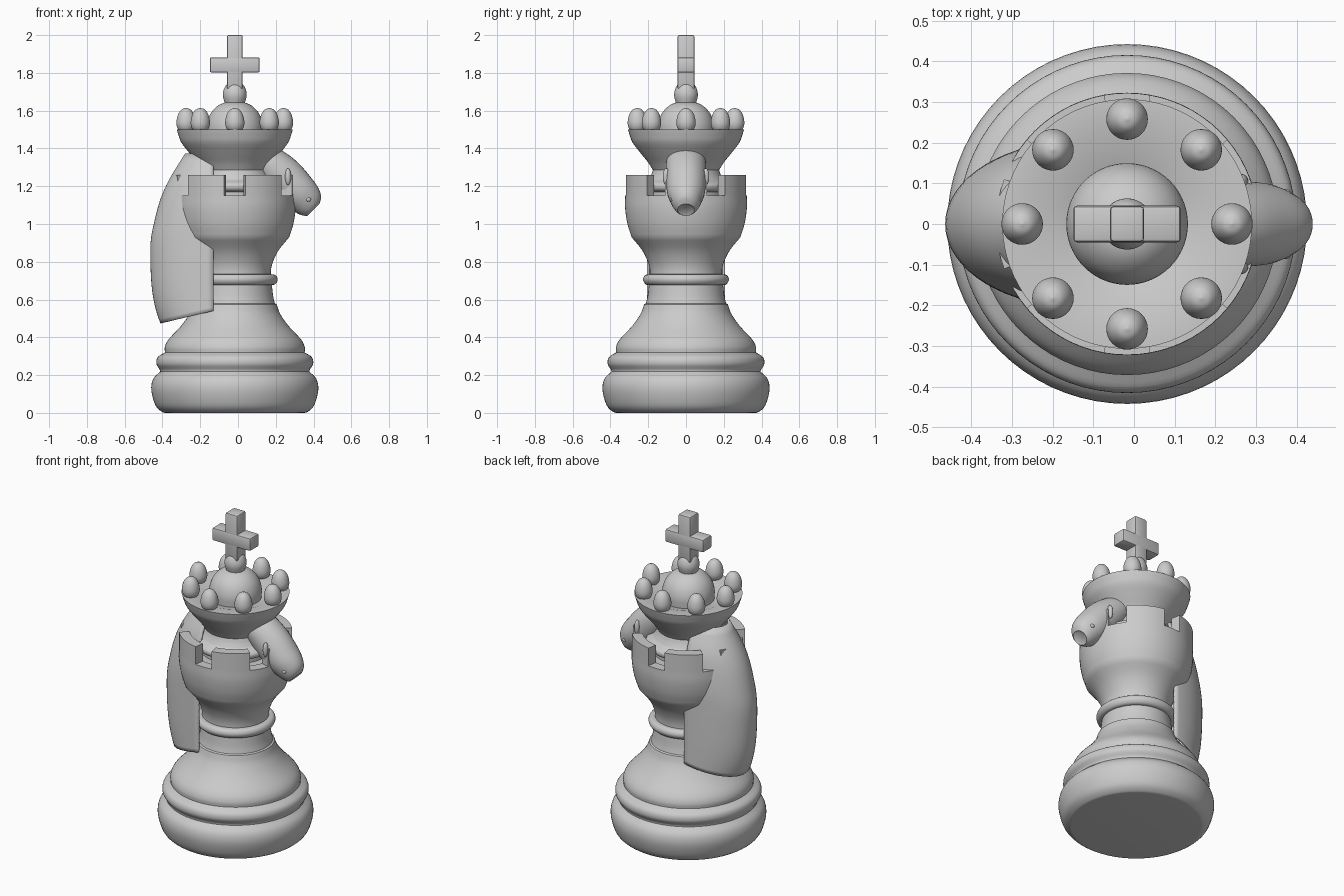
import bpy, bmesh, math
from mathutils import Vector

cube = bpy.data.objects.get("Cube")
if cube:
    bpy.data.objects.remove(cube)

CX = -0.017   # axis of the turned body
SEGS = 72

stone = bpy.data.materials.new("light_grey")
stone.use_nodes = True
GREY = (0.6, 0.6, 0.6, 1)
stone.diffuse_color = GREY
stone.node_tree.nodes["Principled BSDF"].inputs["Base Color"].default_value = GREY


def finish(name, bm, angle=35):
    bmesh.ops.recalc_face_normals(bm, faces=bm.faces)
    mesh = bpy.data.meshes.new(name)
    bm.to_mesh(mesh)
    bm.free()
    mesh.materials.append(stone)
    ob = bpy.data.objects.new(name, mesh)
    bpy.context.collection.objects.link(ob)
    bpy.ops.object.select_all(action='DESELECT')
    ob.select_set(True)
    bpy.context.view_layer.objects.active = ob
    bpy.ops.object.shade_smooth_by_angle(angle=math.radians(angle))
    return ob


def smooth_run(pts, steps=4):
    """Rounded curve through the points of one run."""
    p = [Vector(q) for q in pts]
    if len(p) < 3:
        return p
    p = [2 * p[0] - p[1]] + p + [2 * p[-1] - p[-2]]
    out = []
    for a, b, c, d in zip(p, p[1:], p[2:], p[3:]):
        for i in range(steps):
            t = i / steps
            out.append(0.5 * (2 * b + (c - a) * t + (2 * a - 5 * b + 4 * c - d) * t**2
                              + (3 * b - a - 3 * c + d) * t**3))
    return out + [p[-2]]


def loft(rings, closed=True, caps=True):
    """Bridge a list of point rings into a surface."""
    bm = bmesh.new()
    rows = [[bm.verts.new(p) for p in r] for r in rings]
    n = len(rows[0])
    for a, b in zip(rows, rows[1:]):
        for i in range(n if closed else n - 1):
            j = (i + 1) % n
            bm.faces.new((a[i], a[j], b[j], b[i]))
    if caps:
        bm.faces.new(rows[0])
        bm.faces.new(rows[-1])
    return bm


def lathe(runs, x=CX, y=0, segs=SEGS):
    """Turn (radius, height) runs; runs meet in crisp corners."""
    prof = []
    for run in runs:
        pts = smooth_run(run)
        prof += pts[1:] if prof and (prof[-1] - pts[0]).length < 1e-5 else pts
    rings = []
    for r, z in prof:
        rings.append([(x + max(r, 1e-3) * math.cos(math.tau * i / segs),
                       y + max(r, 1e-3) * math.sin(math.tau * i / segs), z)
                      for i in range(segs)])
    return loft(rings)


# Turned base and neck
finish("base", lathe([
    [(.36, 0), (.385, .005), (.42, .04), (.442, .12), (.432, .18), (.395, .218)],
    [(.395, .218), (.398, .23), (.415, .26), (.408, .295), (.37, .32)],
    [(.37, .32), (.37, .35), (.35, .39), (.285, .46), (.24, .525), (.222, .575)],
    [(.222, .575), (.212, .58)],
    [(.212, .58), (.203, .62), (.195, .69)]]))
finish("neck_ring", lathe([
    [(.18, .675), (.212, .68), (.227, .705), (.215, .73), (.18, .735)]]))

# Castle tower with six merlons raised from its rim
bm = lathe([
    [(.19, .7), (.192, .76), (.206, .81), (.235, .865), (.288, .93)],
    [(.288, .93), (.31, 1.0), (.322, 1.08), (.322, 1.15)],
    [(.322, 1.15), (.262, 1.15)],
    [(.262, 1.15), (.262, 1.14)],
    [(.262, 1.14), (.1, 1.14)]])
bm.faces.ensure_lookup_table()
merlons = []
for f in bm.faces:
    c = f.calc_center_median()
    r = math.hypot(c.x - CX, c.y)
    ang = math.degrees(math.atan2(c.y, c.x - CX)) % 60
    if abs(c.z - 1.15) < 1e-3 and .27 < r < .32 and abs(ang - 30) > 10:
        merlons.append(f)
up = bmesh.ops.extrude_face_region(bm, geom=merlons)["geom"]
bmesh.ops.translate(bm, vec=(0, 0, .11),
                    verts=[v for v in up if isinstance(v, bmesh.types.BMVert)])
finish("castle_tower", bm)

# Flared crown with collar and dome
finish("crown", lathe([
    [(.2, 1.1), (.2, 1.17)],
    [(.2, 1.17), (.235, 1.18), (.24, 1.21), (.2, 1.235)],
    [(.2, 1.235), (.185, 1.26), (.175, 1.285)],
    [(.175, 1.285), (.2, 1.325), (.24, 1.375), (.282, 1.43), (.298, 1.47), (.307, 1.5)],
    [(.307, 1.5), (.24, 1.5)],
    [(.24, 1.5), (.148, 1.47)],
    [(.148, 1.47), (.148, 1.53), (.125, 1.59), (.075, 1.635), (0, 1.652)]]))
for i in range(8):
    a = math.tau * i / 8
    finish(f"crown_bead_{i + 1}", lathe(
        [[(0, 1.485), (.036, 1.495), (.051, 1.53), (.044, 1.575), (.025, 1.605), (0, 1.615)]],
        CX + .258 * math.cos(a), .258 * math.sin(a), 32), 60)
finish("finial", lathe(
    [[(.05, 1.63), (.063, 1.68), (.055, 1.72), (.035, 1.745), (0, 1.755)]], segs=32), 60)


# Cross on top
def bar(name, size, z):
    bm = bmesh.new()
    bmesh.ops.create_cube(bm, size=1)
    for v in bm.verts:
        v.co = Vector((v.co.x * size[0] + CX, v.co.y * size[1], v.co.z * size[2] + z))
    bmesh.ops.bevel(bm, geom=bm.edges[:], offset=.009, segments=2, profile=.5, affect='EDGES')
    finish(name, bm)


bar("cross_post", (.084, .088, .29), 1.855)
bar("cross_arm", (.264, .09, .08), 1.842)

# Horse head leaning out of the tower: (x, z, half height, half width)
stations = [(.10, 1.37, .07, .09), (.16, 1.325, .095, .105), (.24, 1.25, .108, .107),
            (.32, 1.17, .1, .1), (.365, 1.125, .088, .082), (.39, 1.095, .07, .064),
            (.40, 1.075, .045, .045)]
rings = []
for s in smooth_run([Vector(s) for s in stations]):
    ring = []
    for i in range(32):
        a = math.tau * i / 32
        h = s[2] * math.cos(a) * .7071
        ring.append((s[0] + h, s[3] * math.sin(a), s[1] + h))
    rings.append(ring)
# Muzzle end sunk slightly inward
mid = Vector((.385, 0, 1.09))
rings.append([mid.lerp(Vector(p), .7) for p in rings[-1]])
finish("horse_head", loft(rings))


def blob(name, loc, size):
    bm = bmesh.new()
    bmesh.ops.create_uvsphere(bm, u_segments=16, v_segments=10, radius=1)
    for v in bm.verts:
        v.co = Vector(loc) + Vector([c * s for c, s in zip(v.co, size)])
    finish(name, bm, 60)


for side, s in (("left", 1), ("right", -1)):
    blob(f"{side}_ear", (.265, s * .105, 1.25), (.016, .018, .045))
    blob(f"{side}_nostril", (.372, s * .076, 1.13), (.014, .01, .012))

# Curved cape down the side: (height, outer x, half width)
cape = [(.475, -.405, .2), (.55, -.43, .2), (.65, -.449, .2), (.77, -.457, .2),
        (.9, -.457, .2), (1.0, -.44, .2), (1.13, -.405, .19), (1.24, -.355, .17),
        (1.37, -.275, .11)]
EDGE = -.13
rings = []
for z, out, half in smooth_run([Vector(c) for c in cape], 3):
    lift = .065 * max(0, (1.37 - z) / .9)   # hem rises toward the side edges
    ring = []
    for i in range(33):
        a = math.pi * (i / 32 - .5)
        ring.append((EDGE + (out - EDGE) * math.cos(a), half * math.sin(a),
                     z + lift * (1 - math.cos(a))))
    rings.append(ring)
ob = finish("cape", loft(rings, closed=False, caps=False))
mod = ob.modifiers.new("thickness", 'SOLIDIFY')
mod.thickness = .012
mod.offset = 0
